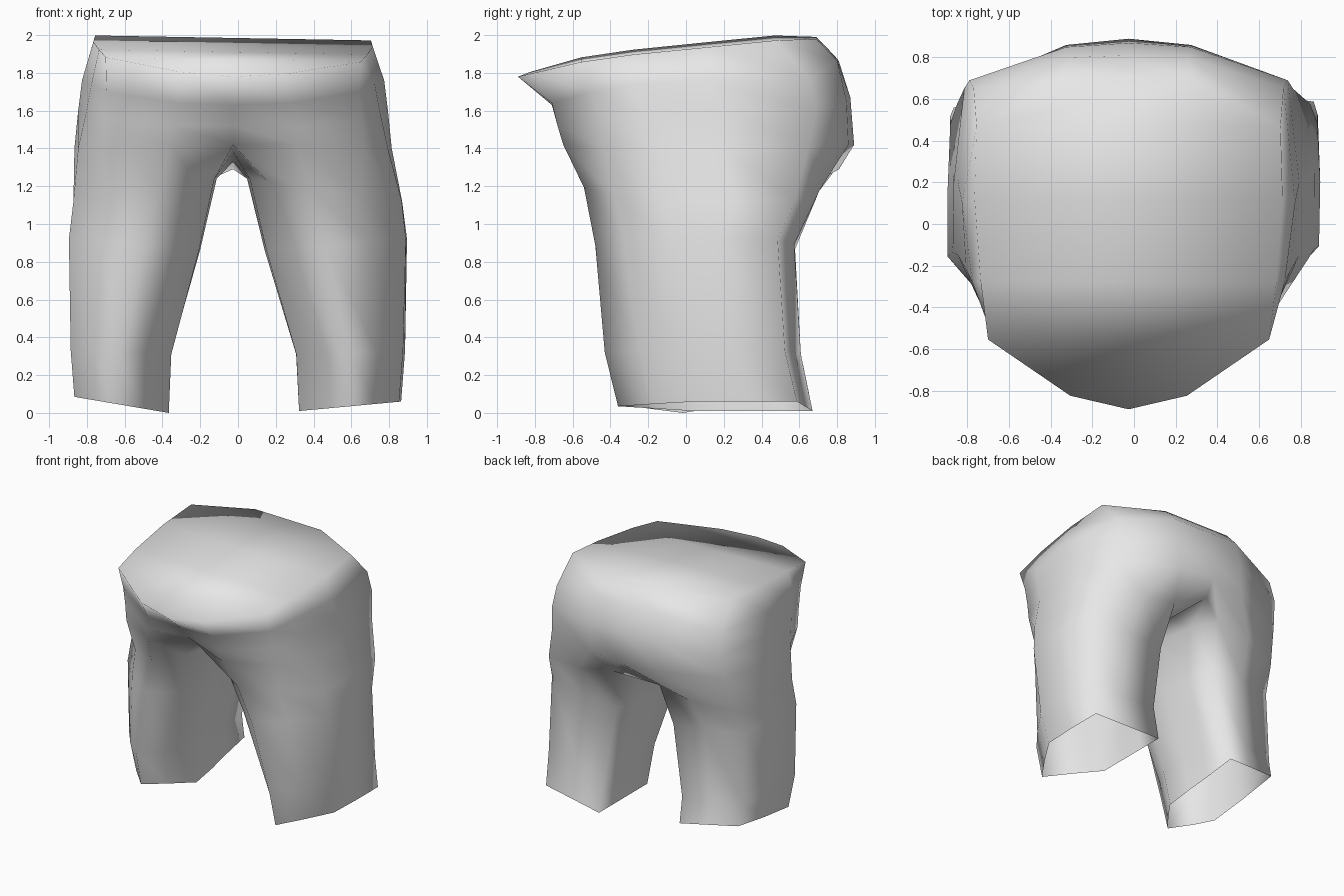
import bpy, bmesh

if "Cube" in bpy.data.objects:
    bpy.data.objects.remove(bpy.data.objects["Cube"])

# Half rings, front centre round the side to back centre
RIM = [(0, -.89, 1.78), (.28, -.825, 1.80), (.675, -.555, 1.87), (.71, -.28, 1.91),
       (.74, .12, 1.95), (.73, .47, 1.985), (.30, .69, 1.985), (0, .735, 1.945)]
WAIST = [(0, -.71, 1.63), (.30, -.71, 1.64), (.67, -.50, 1.70), (.75, -.28, 1.74),
         (.80, .10, 1.76), (.745, .655, 1.77), (.29, .80, 1.87), (0, .81, 1.86)]
SEAT = [(0, -.62, 1.52), (.32, -.68, 1.52), (.68, -.46, 1.55), (.78, -.22, 1.58),
        (.82, .20, 1.60), (.765, .69, 1.60), (.30, .85, 1.65), (0, .87, 1.67)]
HIP = [(0, -.50, 1.42), (.34, -.65, 1.42), (.69, -.43, 1.40), (.82, -.15, 1.40),
       (.84, .20, 1.40), (.79, .65, 1.41), (.30, .86, 1.42), (0, .89, 1.42)]
CROTCH = [(0, .81, 1.29), (0, .40, 1.33), (0, 0, 1.38)]

# Leg cross-sections: across 0 (inside) to 1 (outside), along 0 (front) to 1 (back)
KNEE = [(.12, .12), (.38, 0), (.72, .12), (1, .33), (1, .63), (.97, .89),
        (.55, 1), (.18, .98), (.06, .80), (0, .56), (.02, .32)]
HEM = {1: [(.25, .20), (.50, 0), (.74, .18), (.98, .38), (1, .65), (1, .92),
           (.50, .96), (0, 1), (0, .80), (0, .60), (0, .39)],
       -1: [(.27, .16), (.53, 0), (.80, .13), (1, .26), (1, .57), (1, .91),
            (.50, .96), (.06, 1), (.04, .75), (.01, .55), (0, .34)]}
# Leg rows: z inside, z outside, inner x, outer x, front y, back y, blend to hem shape
LEG_ROWS = [(1.24, 1.12, .08, .87, -.54, .71, .1),
            (.86, .92, .17, .895, -.48, .59, .4),
            (.31, .33, .33, .885, -.43, .61, .9),
            (.01, .06, .345, .865, -.36, .67, 1)]


def leg_ring(row, side):
    z_in, z_out, x_in, x_out, y_front, y_back, t = row
    rise = 0
    if t == 1 and side < 0:
        # left hem sits higher towards the outside and back
        z_in, z_out, rise = 0, .085, .16
        y_back -= .02
    ring = []
    for (u0, v0), (u1, v1) in zip(KNEE, HEM[side]):
        u, v = u0 + (u1 - u0) * t, v0 + (v1 - v0) * t
        x = x_in + (x_out - x_in) * u
        z = z_in + (z_out - z_in) * u + rise * max(0, v - .35)
        # legs lean slightly to the left towards the inside
        ring.append((side * x - .035 * (1 - x / .9), y_front + (y_back - y_front) * v, z))
    return ring


def torso_ring(points, side):
    # body centre lies left of the middle, rim tilts up to the left
    return [(side * x - .026, y, z - side * x * .018 * (z > 1.775)) for x, y, z in points]


bm = bmesh.new()


def place(points):
    return [bm.verts.new(p) for p in points]


def face(verts, side):
    bm.faces.new(verts if side > 0 else verts[::-1])


rims = []
for side in (1, -1):
    # Waist and seat
    rings = [place(torso_ring(r, side)) for r in (RIM, WAIST, SEAT, HIP)]
    rims.append(rings[0])
    for upper, lower in zip(rings, rings[1:]):
        for i in range(7):
            face([upper[i], lower[i], lower[i + 1], upper[i + 1]], side)
    # Leg with an open hem
    loops = [rings[-1] + place(torso_ring(CROTCH, side))]
    loops += [place(leg_ring(row, side)) for row in LEG_ROWS]
    for upper, lower in zip(loops, loops[1:]):
        n = len(upper)
        for i in range(n):
            j = (i + 1) % n
            face([upper[i], lower[i], lower[j], upper[j]], side)

# Closed top, bridged from side to side
right, left = rims
for i in range(7):
    bm.faces.new([left[i], right[i], right[i + 1], left[i + 1]])

bmesh.ops.remove_doubles(bm, verts=bm.verts[:], dist=.0005)
bmesh.ops.recalc_face_normals(bm, faces=bm.faces[:])
for f in bm.faces:
    f.smooth = True

mesh = bpy.data.meshes.new("shorts")
bm.to_mesh(mesh)
bm.free()
shorts = bpy.data.objects.new("shorts", mesh)
bpy.context.collection.objects.link(shorts)

cloth = bpy.data.materials.new("light grey cloth")
cloth.diffuse_color = (.8, .8, .8, 1)
cloth.use_nodes = True
cloth.node_tree.nodes["Principled BSDF"].inputs["Base Color"].default_value = cloth.diffuse_color
mesh.materials.append(cloth)
